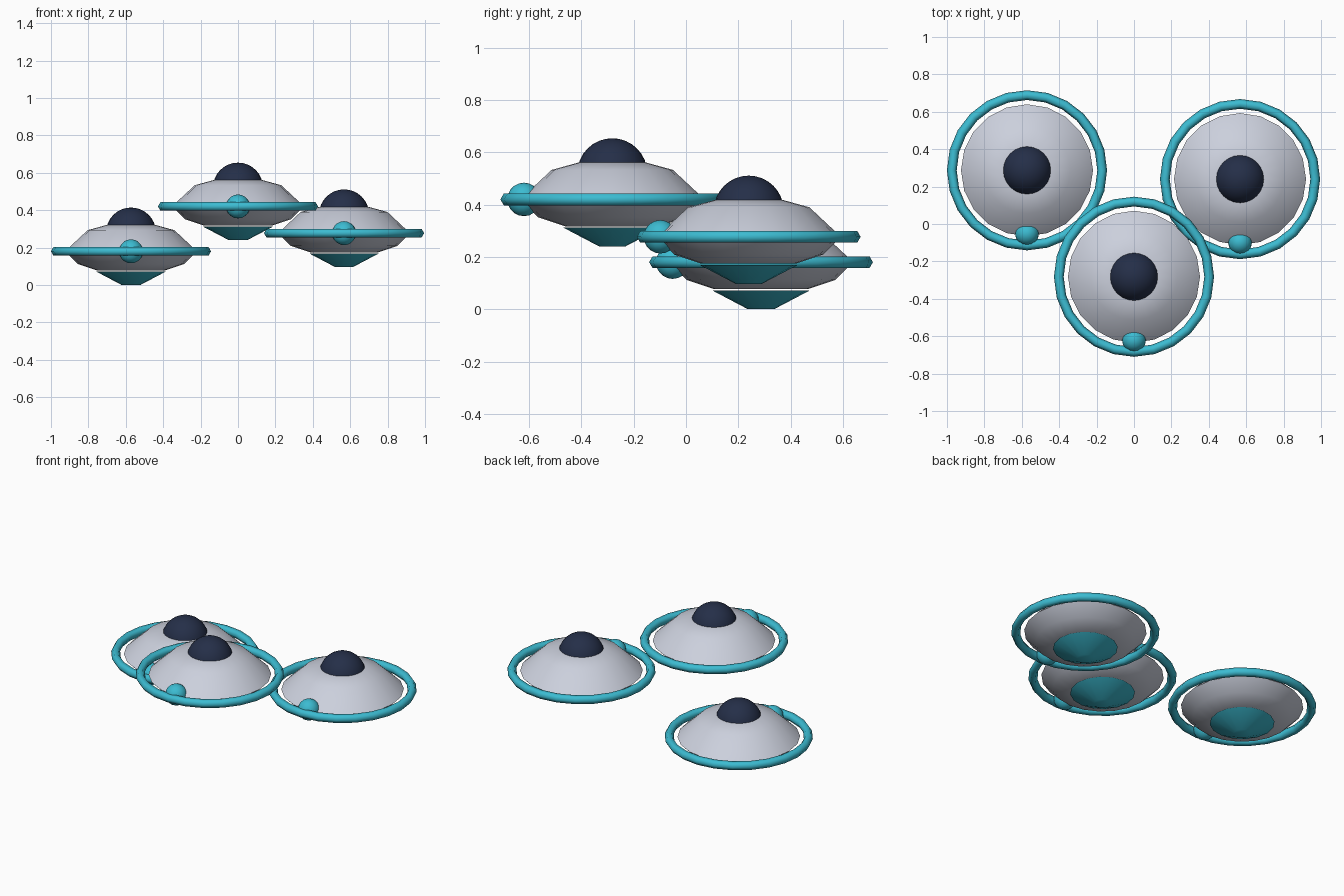
import bpy, bmesh, math
from mathutils import Matrix

cube = bpy.data.objects.get("Cube")
if cube:
    bpy.data.objects.remove(cube, do_unlink=True)


def material(name, rgb):
    m = bpy.data.materials.new(name)
    m.use_nodes = True
    m.diffuse_color = (*rgb, 1)
    m.node_tree.nodes["Principled BSDF"].inputs["Base Color"].default_value = (*rgb, 1)
    return m


silver = material("silver", (0.60, 0.63, 0.72))
navy = material("navy", (0.018, 0.028, 0.065))
teal = material("teal", (0.045, 0.50, 0.64))


def finish(bm, name, mat, location, angle):
    bmesh.ops.recalc_face_normals(bm, faces=bm.faces)
    mesh = bpy.data.meshes.new(name)
    bm.to_mesh(mesh)
    bm.free()
    mesh.materials.append(mat)
    ob = bpy.data.objects.new(name, mesh)
    bpy.context.collection.objects.link(ob)
    ob.location = location
    bpy.ops.object.select_all(action='DESELECT')
    ob.select_set(True)
    bpy.context.view_layer.objects.active = ob
    bpy.ops.object.shade_smooth_by_angle(angle=math.radians(angle))
    return ob


def lathe(name, profile, sides, mat, location, angle, closed=False):
    """Revolve (radius, height) points about z; cap open ends."""
    bm = bmesh.new()
    rings = []
    for r, z in profile:
        turns = [2 * math.pi * i / sides for i in range(sides)]
        rings.append([bm.verts.new((r * math.cos(a), r * math.sin(a), z)) for a in turns])
    pairs = list(zip(rings, rings[1:]))
    if closed:
        pairs.append((rings[-1], rings[0]))
    else:
        bm.faces.new(rings[0])
        bm.faces.new(rings[-1])
    for low, high in pairs:
        for i in range(sides):
            j = (i + 1) % sides
            bm.faces.new((low[i], low[j], high[j], high[i]))
    return finish(bm, name, mat, location, angle)


def ball(name, radius, sides, rows, mat, location):
    bm = bmesh.new()
    bmesh.ops.create_uvsphere(bm, u_segments=sides, v_segments=rows, radius=radius)
    return finish(bm, name, mat, location, 60)


# Profiles measured from the plane of the ring
hull = [(0.18, -0.103), (0.285, -0.068), (0.353, 0), (0.232, 0.113), (0.13, 0.141)]
thruster = [(0.05, -0.18), (0.187, -0.108)]
tube = [(0.402 + 0.026 * math.cos(k * math.pi / 3), 0.026 * math.sin(k * math.pi / 3))
        for k in range(6)]

saucers = {"right": (-0.572, 0.287, 0.18),
           "middle": (0, -0.282, 0.42),
           "left": (0.567, 0.24, 0.277)}

for side, (x, y, z) in saucers.items():
    at = (x, y, z)
    lathe(side + "_hull", hull, 20, silver, at, 60)
    lathe(side + "_thruster", thruster, 16, teal, at, 30)
    lathe(side + "_ring", tube, 24, teal, at, 65, closed=True)
    ball(side + "_dome", 0.134, 24, 16, navy, (x, y, z + 0.1))
    ball(side + "_front_light", 0.064, 16, 10, teal, (x, y - 0.338, z))
